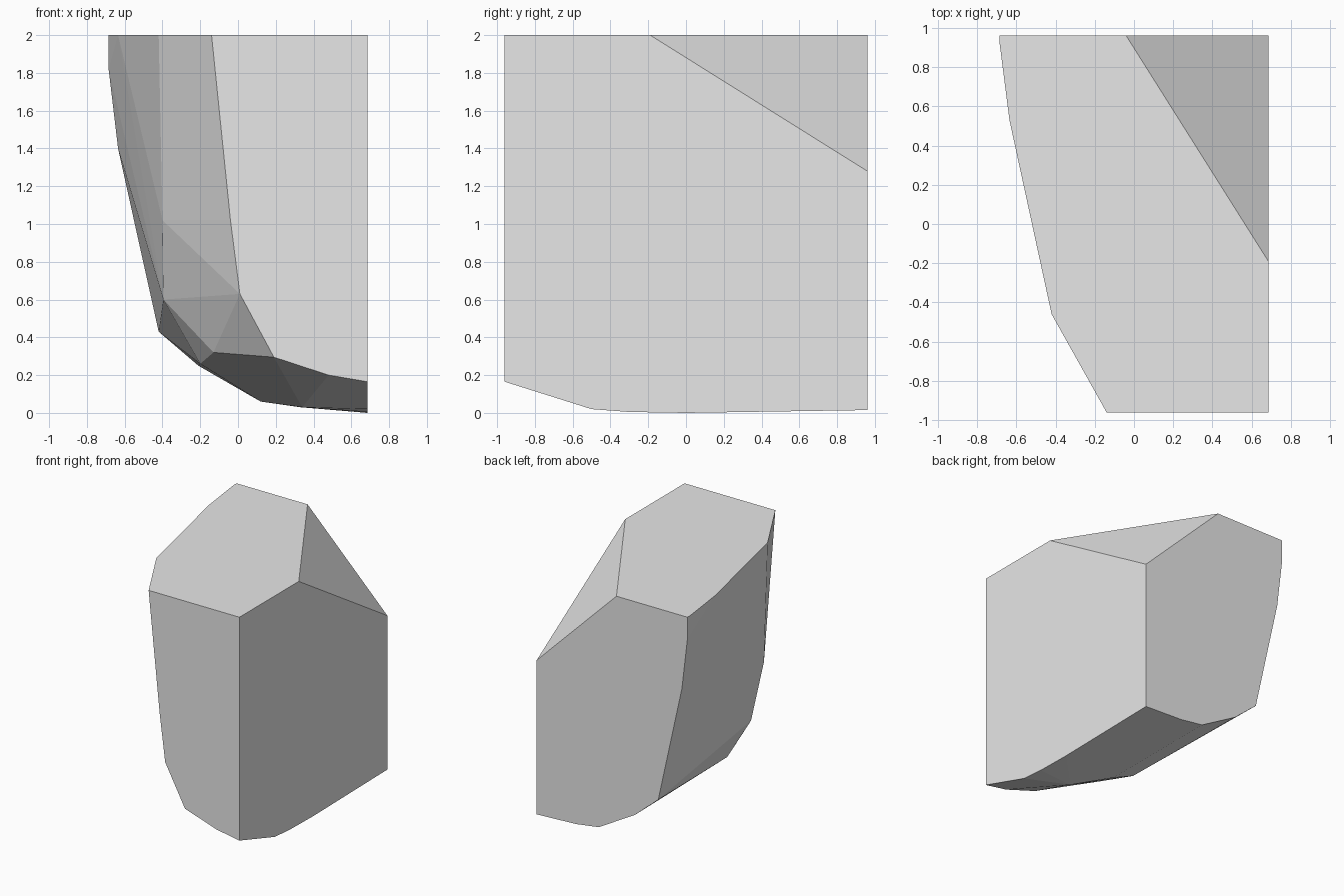
import bpy
import bmesh

# Remove only the default cube
cube = bpy.data.objects.get("Cube")
if cube is not None:
    bpy.data.objects.remove(cube, do_unlink=True)

# Half extents and height of the block the fragment is broken from
HALF_X, HALF_Y, TOP = 0.685, 0.96, 2.0


def make_material(name, value):
    """One plain grey material."""
    material = bpy.data.materials.new(name)
    material.use_nodes = True
    colour = (value, value, value, 1.0)
    material.diffuse_color = colour
    material.node_tree.nodes["Principled BSDF"].inputs["Base Color"].default_value = colour
    return material


def build_hull(name, points, material):
    """Flat-shaded convex fragment around the given corner points."""
    bm = bmesh.new()
    for point in points:
        bm.verts.new(point)
    bmesh.ops.remove_doubles(bm, verts=bm.verts[:], dist=0.001)
    bmesh.ops.convex_hull(bm, input=bm.verts[:])
    loose = [v for v in bm.verts if not v.link_faces]
    bmesh.ops.delete(bm, geom=loose, context="VERTS")
    # Merge the triangles of each flat cut into one face
    bmesh.ops.dissolve_limit(bm, angle_limit=0.005,
                             verts=bm.verts[:], edges=bm.edges[:])
    bmesh.ops.recalc_face_normals(bm, faces=bm.faces[:])
    mesh = bpy.data.meshes.new(name)
    bm.to_mesh(mesh)
    bm.free()
    mesh.materials.append(material)
    obj = bpy.data.objects.new(name, mesh)
    bpy.context.collection.objects.link(obj)
    return obj


# Outline of the flat back cut (x, z)
back_cut = [(-HALF_X, TOP), (-HALF_X, 1.82), (-0.635, 1.4), (-0.42, 0.43),
            (-0.21, 0.25), (0.12, 0.06), (0.33, 0.03), (HALF_X, 0.015)]

# Outline of the flat front cut (x, z)
front_cut = [(-0.14, TOP), (-0.085, 1.5), (-0.04, 1.02), (0.01, 0.63),
             (0.19, 0.295), (0.48, 0.2), (HALF_X, 0.165), (HALF_X, TOP)]

# Lower edge of the flat left cut (y, z)
side_edge = [(-0.5, 0.02), (-0.3, 0.005), (0.0, 0.0)]

# Rounded outer edge of the flat top (x, y)
top_edge = [(-0.685, 0.92), (-0.635, 0.53), (-0.42, -0.46)]

# Corner chipped off the top at the back left
chipped_corner = [(-0.04, HALF_Y, TOP), (HALF_X, -0.19, TOP),
                  (HALF_X, HALF_Y, 1.28)]

# Worn outer surface between the cuts
worn_surface = [(-0.4, -0.44, 1.02), (-0.395, -0.28, 0.6),
                (-0.13, -0.55, 0.32), (-0.2, -0.25, 0.26),
                (0.12, -0.1, 0.06), (0.34, -0.36, 0.03)]

points = [(x, HALF_Y, z) for x, z in back_cut]
points += [(x, -HALF_Y, z) for x, z in front_cut]
points += [(HALF_X, y, z) for y, z in side_edge]
points += [(x, y, TOP) for x, y in top_edge]
points += chipped_corner + worn_surface

stone_grey = make_material("stone grey", 0.8)
build_hull("rock_fragment", points, stone_grey)
